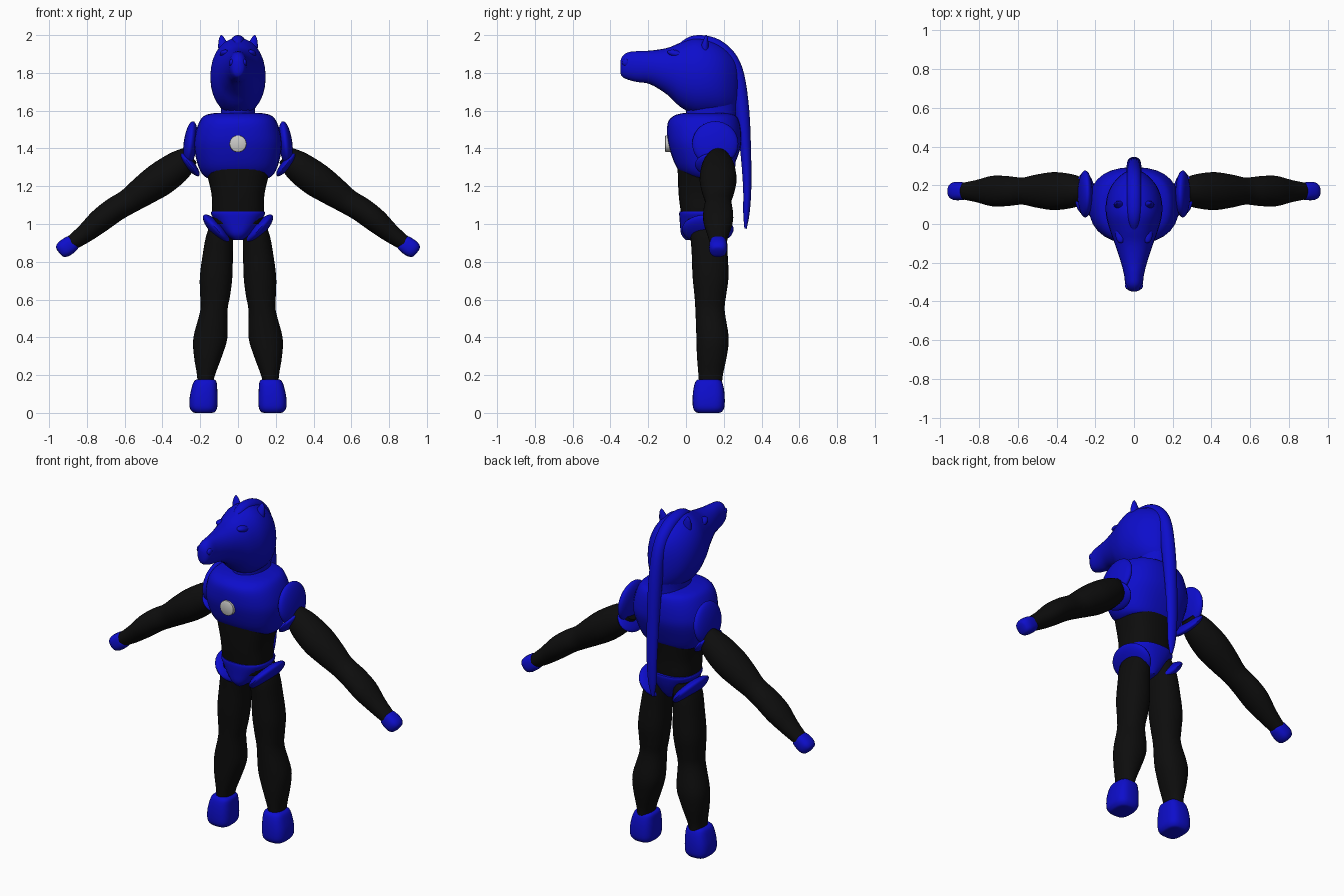
import bpy, bmesh, math
from mathutils import Vector, Matrix

if "Cube" in bpy.data.objects:
    bpy.data.objects.remove(bpy.data.objects["Cube"])


def material(name, rgb):
    m = bpy.data.materials.new(name)
    m.diffuse_color = (*rgb, 1)
    m.use_nodes = True
    m.node_tree.nodes["Principled BSDF"].inputs["Base Color"].default_value = m.diffuse_color
    return m


BLUE = material("blue armour", (0.004, 0.004, 0.6))
BLACK = material("black suit", (0.004, 0.004, 0.004))
GREY = material("pale grey", (0.6, 0.6, 0.58))
X, Y, Z = Vector((1, 0, 0)), Vector((0, 1, 0)), Vector((0, 0, 1))


def finish(bm, name, mat, angle=45):
    bmesh.ops.recalc_face_normals(bm, faces=bm.faces)
    me = bpy.data.meshes.new(name)
    bm.to_mesh(me)
    bm.free()
    me.materials.append(mat)
    ob = bpy.data.objects.new(name, me)
    bpy.context.collection.objects.link(ob)
    bpy.ops.object.select_all(action='DESELECT')
    ob.select_set(True)
    bpy.context.view_layer.objects.active = ob
    bpy.ops.object.shade_smooth_by_angle(angle=math.radians(angle))
    return ob


def spline(rows, steps):
    """Catmull-Rom resampling of rows of numbers."""
    out = []
    for i in range(len(rows) - 1):
        a, b, c, d = (rows[max(0, min(len(rows) - 1, i + k))] for k in (-1, 0, 1, 2))
        for s in range(steps):
            t = s / steps
            out.append([0.5 * (2 * q + (r - p) * t + (2 * p - 5 * q + 4 * r - w) * t * t
                               + (3 * q - p - 3 * r + w) * t ** 3)
                        for p, q, r, w in zip(a, b, c, d)])
    return out + [list(rows[-1])]


def loft(name, mat, rows, u, v, power=2.0, sides=28, steps=4):
    """Skin through rings; each row is x, y, z, radius along u, radius along v."""
    bm = bmesh.new()
    rings = []
    for x, y, z, ru, rv in spline(rows, steps):
        ring = []
        for k in range(sides):
            a = 2 * math.pi * k / sides
            c, s = math.cos(a), math.sin(a)
            c, s = (math.copysign(abs(q) ** (2 / power), q) for q in (c, s))
            ring.append(bm.verts.new(Vector((x, y, z)) + u * c * ru + v * s * rv))
        rings.append(ring)
    for a, b in zip(rings, rings[1:]):
        for k in range(sides):
            n = (k + 1) % sides
            bm.faces.new((a[k], a[n], b[n], b[k]))
    bm.faces.new(rings[0])
    bm.faces.new(rings[-1])
    return finish(bm, name, mat)


def ellipsoid(name, mat, centre, radii, tilt=0.0, nod=0.0):
    """Ball scaled by radii, then turned about y (tilt) and x (nod)."""
    bm = bmesh.new()
    m = (Matrix.Translation(centre) @ Matrix.Rotation(tilt, 4, 'Y')
         @ Matrix.Rotation(nod, 4, 'X') @ Matrix.Diagonal((*radii, 1)))
    bmesh.ops.create_uvsphere(bm, u_segments=28, v_segments=18, radius=1, matrix=m)
    return finish(bm, name, mat)


def tall(rows):
    """Rows of z, half width, y front, y back -> rings stacked along z."""
    return [(0, (f + b) / 2, z, w, (b - f) / 2) for z, w, f, b in rows]


# Torso: black waist, blue chest plate, pelvis and chest disc
loft("waist", BLACK, tall([(1.0, .13, -.02, .21), (1.08, .138, -.03, .215),
                           (1.17, .142, -.04, .22), (1.32, .18, -.045, .24)]), X, Y, 2.5)
loft("chest", BLUE, tall([(1.235, .13, .05, .2), (1.25, .175, .0, .225), (1.3, .208, -.05, .25),
                          (1.4, .232, -.088, .288), (1.47, .228, -.1, .293),
                          (1.54, .205, -.095, .283), (1.575, .175, -.06, .26),
                          (1.588, .12, -.01, .21)]), X, Y, 2.4)
loft("pelvis", BLUE, tall([(.915, .025, .0, .17), (.945, .065, -.025, .19), (1.0, .11, -.032, .215),
                           (1.05, .142, -.036, .23), (1.067, .14, -.034, .23)]), X, Y, 2.4)
loft("chest_disc", GREY, [(0, -.112, 1.425, .036, .036), (0, -.108, 1.425, .044, .044),
                          (0, -.08, 1.425, .045, .045)], X, Z, steps=1)

# Neck and horse head, lofted from the muzzle to the nape
loft("neck", BLUE, tall([(1.5, .1, .0, .26), (1.6, .09, .0, .265), (1.72, .1, .0, .275)]), X, Y)
head = [(-.348, .015, 1.80, 1.86), (-.338, .033, 1.78, 1.885), (-.31, .045, 1.765, 1.908),
        (-.26, .052, 1.752, 1.915), (-.19, .07, 1.74, 1.918), (-.1, .1, 1.685, 1.932),
        (-.03, .125, 1.62, 1.96), (.05, .145, 1.58, 1.985), (.13, .142, 1.575, 1.97),
        (.2, .115, 1.58, 1.935), (.255, .065, 1.61, 1.88), (.28, .02, 1.68, 1.82)]
loft("head", BLUE, [(0, y, (a + b) / 2, w, (b - a) / 2) for y, w, a, b in head], X, Z, 2.1)

# Mane: crest over the head falling into a long hanging tail
path = [(-.03, 1.94, .015, .015), (.02, 1.965, .03, .025), (.08, 1.97, .036, .03),
        (.16, 1.945, .038, .035), (.23, 1.88, .038, .038), (.27, 1.78, .038, .04),
        (.297, 1.6, .038, .038), (.315, 1.4, .036, .029), (.324, 1.2, .032, .022),
        (.32, 1.06, .025, .017), (.315, .975, .008, .006)]
bm_rows = spline(path, 4)
bm = bmesh.new()
previous = None
for i, (y, z, rx, rn) in enumerate(bm_rows):
    p, q = bm_rows[max(0, i - 1)], bm_rows[min(len(bm_rows) - 1, i + 1)]
    normal = Vector((0, p[1] - q[1], q[0] - p[0])).normalized()
    ring = [bm.verts.new(Vector((0, y, z)) + X * rx * math.cos(k * math.pi / 10)
                         + normal * rn * math.sin(k * math.pi / 10)) for k in range(20)]
    if previous:
        for k in range(20):
            n = (k + 1) % 20
            bm.faces.new((previous[k], previous[n], ring[n], ring[k]))
    else:
        bm.faces.new(ring)
    previous = ring
bm.faces.new(previous)
finish(bm, "mane", BLUE)

for side, s in (("left", 1), ("right", -1)):
    # Face details: ear, brow, nostril
    loft(side + "_ear", BLUE, [(s * .07, .1, 1.89, .03, .022), (s * .076, .1, 1.94, .029, .02),
                               (s * .085, .105, 1.98, .016, .011),
                               (s * .088, .107, 2.0, .003, .003)], X, Y, sides=16)
    ellipsoid(side + "_brow", BLUE, (s * .068, -.05, 1.9), (.028, .05, .02), 0, -.25)
    ellipsoid(side + "_nostril", BLUE, (s * .033, -.318, 1.855), (.013, .02, .02))

    # Shoulder pad with a flared lower lip
    ellipsoid(side + "_shoulder_pad", BLUE, (s * .252, .155, 1.425), (.036, .122, .12), s * -.12)
    ellipsoid(side + "_shoulder_lip", BLUE, (s * .255, .155, 1.315), (.024, .108, .078), s * .68)

    # Arm and fist, rings set across the slope of the arm
    across = Vector((s * .63, 0, .78))
    arm = [(.25, 1.365, .05, .05), (.31, 1.312, .084, .08), (.41, 1.238, .098, .09),
           (.5, 1.175, .086, .08), (.575, 1.122, .07, .068), (.65, 1.078, .077, .066),
           (.73, 1.018, .079, .063), (.81, .95, .058, .05), (.89, .892, .042, .038)]
    loft(side + "_arm", BLACK, [(s * x, .17, z, a, b) for x, z, a, b in arm], Y, across)
    fist = [(.866, .908, .026, .026), (.874, .902, .042, .042), (.9, .883, .047, .047),
            (.925, .865, .046, .045), (.942, .852, .034, .034), (.947, .848, .015, .015)]
    loft(side + "_fist", BLUE, [(s * x, .17, z, a, b) for x, z, a, b in fist], Y, across, 2.6)

    # Leg: z, x inside, x outside, y front, y back
    leg = [(1.03, .03, .13, .05, .2), (.95, .025, .165, .025, .215), (.85, .027, .185, .03, .22),
           (.72, .03, .202, .035, .225), (.62, .042, .2, .045, .212), (.54, .056, .2, .05, .205),
           (.4, .056, .236, .055, .226), (.3, .085, .233, .058, .216), (.2, .122, .217, .066, .195),
           (.14, .135, .215, .07, .19)]
    loft(side + "_leg", BLACK, [(s * (a + b) / 2, (f + k) / 2, z, (b - a) / 2, (k - f) / 2)
                                for z, a, b, f, k in leg], X, Y, 2.2)
    # Boot: z, x centre, half width, half depth
    boot = [(0, .182, .045, .055), (.006, .182, .06, .07), (.03, .183, .073, .083),
            (.08, .182, .074, .085), (.13, .178, .068, .08), (.165, .174, .06, .07),
            (.178, .173, .045, .055)]
    loft(side + "_boot", BLUE, [(s * x, .12, z, a, b) for z, x, a, b in boot], X, Y, 3)

    # Tilted hip guard ringing the top of the leg
    ellipsoid(side + "_hip_guard", BLUE, (s * .112, .115, .972), (.035, .137, .102), s * .75)
